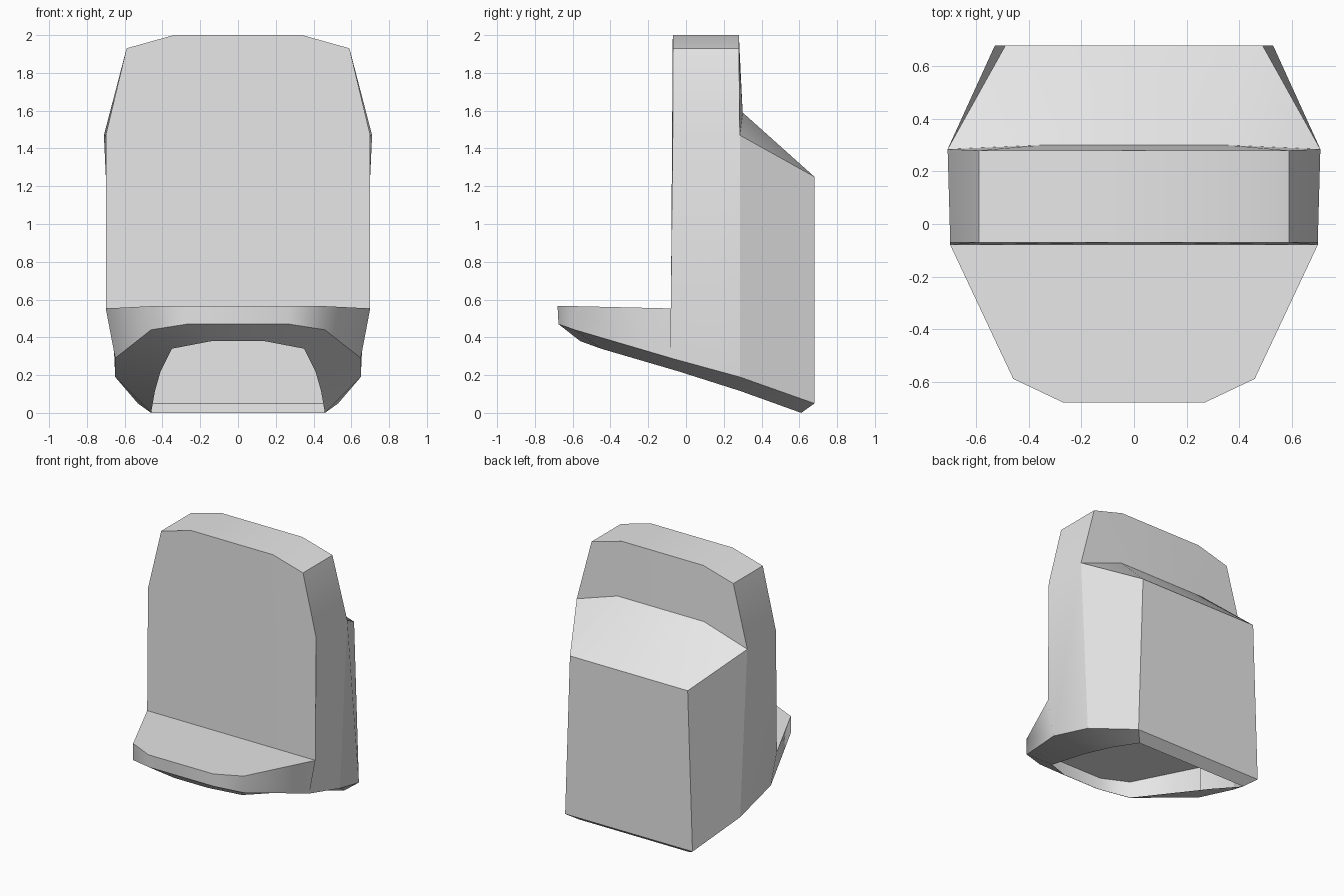
import bpy
import bmesh
import math

cube = bpy.data.objects.get("Cube")
if cube:
    bpy.data.objects.remove(cube, do_unlink=True)

# One flat colour for the whole shell
grey = bpy.data.materials.new("light_grey")
grey.use_nodes = True
colour = (0.8, 0.8, 0.8, 1.0)
grey.diffuse_color = colour
grey.node_tree.nodes["Principled BSDF"].inputs["Base Color"].default_value = colour

bm = bmesh.new()


def chain(*points):
    """Add a row of vertices."""
    return [bm.verts.new(p) for p in points]


def strip(a, b):
    """Bridge two rows of equal length with quads."""
    for k in range(len(a) - 1):
        bm.faces.new((a[k], a[k + 1], b[k + 1], b[k]))


# Half outlines, each running along the +x side
seat = chain((0, -.68, .565), (.27, -.68, .565), (.46, -.59, .565), (.70, -.08, .553))
seat_back = bm.verts.new((0, -.08, .553))
rim = chain((0, -.675, .47), (.27, -.675, .47), (.46, -.59, .44), (.65, -.08, .29),
            (.65, .285, .19), (.53, .68, .05), (0, .68, .05))
opening = chain((0, -.56, .38), (.14, -.56, .38), (.35, -.45, .34), (.41, -.04, .22),
                (.44, .29, .115), (.46, .61, 0), (0, .61, 0))
rest_front = chain((.70, -.07, 1.47), (.59, -.07, 1.93), (.34, -.07, 2), (0, -.07, 2))
rest_rear = chain((.71, .285, 1.47), (.59, .28, 1.93), (.34, .28, 2), (0, .28, 2))
ledge = chain((.36, .30, 1.59), (0, .30, 1.59))
hump = chain((.49, .68, 1.25), (0, .68, 1.25))

# Seat pan with its front lip and bevelled underside, left open below
seat_top = bm.faces.new(seat + [seat_back])
strip(seat, rim[:4])
strip(rim, opening)

# Backrest: front, sides and top, upper rear
bm.faces.new([seat_back, seat[3]] + rest_front)
bm.faces.new((seat[3], rim[3], rim[4], rest_rear[0], rest_front[0]))
strip(rest_front, rest_rear)
bm.faces.new(rest_rear + ledge[::-1])

# Rear housing: sloped top, flared side, back wall
bm.faces.new((rest_rear[0], ledge[0], hump[0]))
strip(ledge, hump)
bm.faces.new((rest_rear[0], rim[4], rim[5], hump[0]))
strip(hump, rim[5:])

# Outward normals
bmesh.ops.recalc_face_normals(bm, faces=bm.faces)
bm.normal_update()
if seat_top.normal.z < 0:
    bmesh.ops.reverse_faces(bm, faces=bm.faces)

# Mirror to the other half and weld the centre line
bmesh.ops.mirror(bm, geom=bm.verts[:] + bm.edges[:] + bm.faces[:],
                 axis='X', merge_dist=0.001)
bmesh.ops.recalc_face_normals(bm, faces=bm.faces)
bm.normal_update()
top = max(bm.faces, key=lambda f: f.calc_center_median().z)
if top.normal.z < 0:
    bmesh.ops.reverse_faces(bm, faces=bm.faces)

mesh = bpy.data.meshes.new("seat_shell")
bm.to_mesh(mesh)
bm.free()
mesh.materials.append(grey)
shell = bpy.data.objects.new("seat_shell", mesh)
bpy.context.collection.objects.link(shell)

# Soft corners, crisp main edges
bpy.ops.object.select_all(action='DESELECT')
shell.select_set(True)
bpy.context.view_layer.objects.active = shell
bpy.ops.object.shade_smooth_by_angle(angle=math.radians(45))

# Keep the upright edge between backrest and rear housing crisp
for edge in mesh.edges:
    ends = [mesh.vertices[v].co for v in edge.vertices]
    if all(abs(c.y - .285) < .003 and abs(c.x) > .6 for c in ends):
        edge.use_edge_sharp = True
